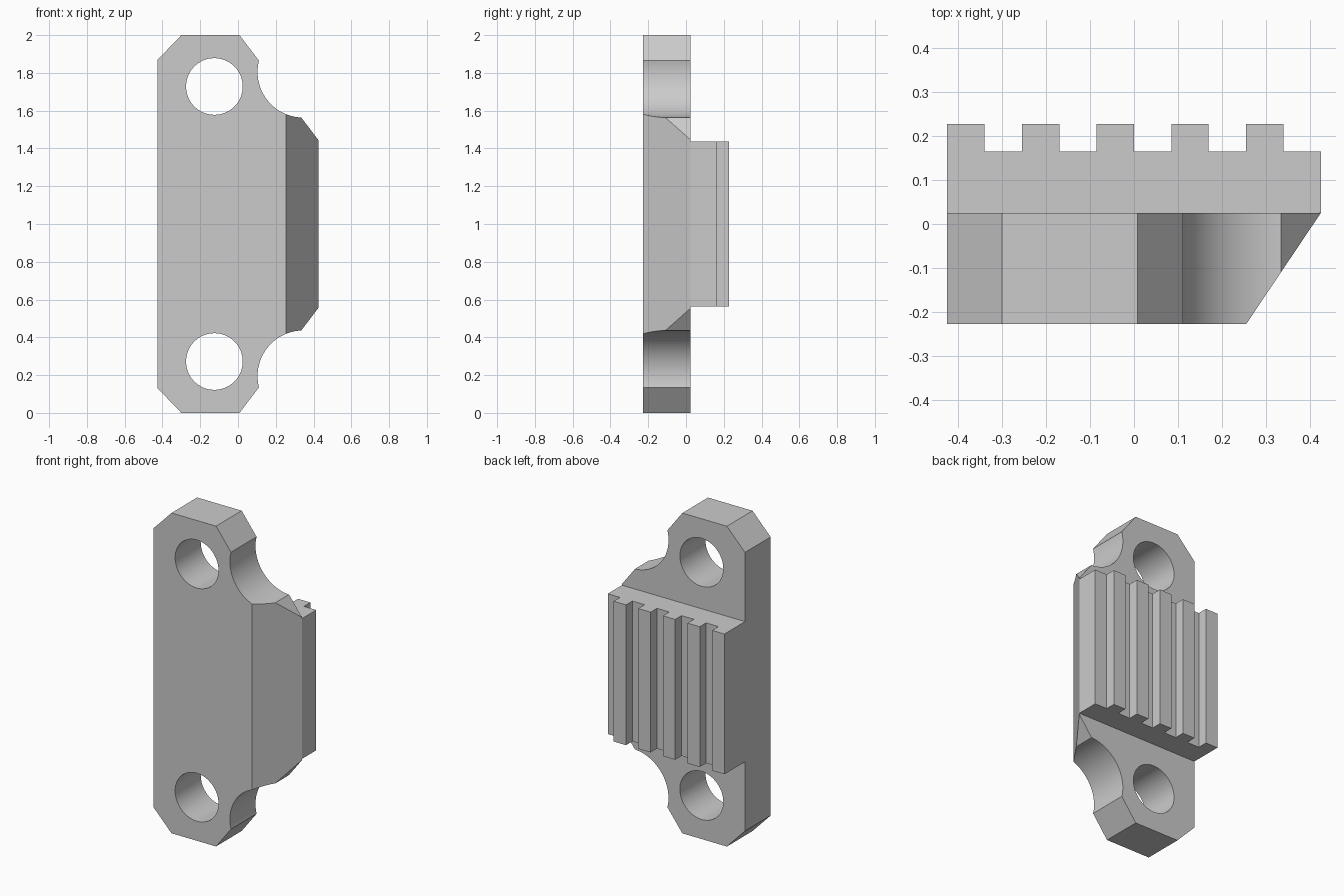
import bpy, bmesh
from math import cos, sin, radians
from mathutils import Vector

if "Cube" in bpy.data.objects:
    bpy.data.objects.remove(bpy.data.objects["Cube"], do_unlink=True)

grey = bpy.data.materials.new("plain grey")
grey.use_nodes = True
grey.diffuse_color = (0.6, 0.6, 0.6, 1)
grey.node_tree.nodes["Principled BSDF"].inputs["Base Color"].default_value = (0.6, 0.6, 0.6, 1)

FRONT, SEAM, GROOVE, BACK = -0.228, 0.025, 0.165, 0.228
HALF = 0.425


def prism(name, points, direction):
    """Extrude a closed outline of 3D points along a direction."""
    bm = bmesh.new()
    face = bm.faces.new([bm.verts.new(p) for p in points])
    moved = bmesh.ops.extrude_face_region(bm, geom=[face])["geom"]
    bmesh.ops.translate(bm, vec=Vector(direction),
                        verts=[v for v in moved if isinstance(v, bmesh.types.BMVert)])
    bmesh.ops.recalc_face_normals(bm, faces=bm.faces)
    mesh = bpy.data.meshes.new(name)
    bm.to_mesh(mesh)
    bm.free()
    mesh.materials.append(grey)
    obj = bpy.data.objects.new(name, mesh)
    bpy.context.collection.objects.link(obj)
    return obj


def arc(cx, cz, r, start, end, steps):
    angles = [radians(start + (end - start) * i / steps) for i in range(steps + 1)]
    return [(cx + r * cos(a), cz + r * sin(a)) for a in angles]


def combine(target, other, operation):
    """Apply a boolean and discard the helper solid."""
    bpy.context.view_layer.objects.active = target
    mod = target.modifiers.new(operation.lower(), "BOOLEAN")
    mod.object, mod.operation, mod.solver = other, operation, "EXACT"
    bpy.ops.object.modifier_apply(modifier=mod.name)
    bpy.data.objects.remove(other, do_unlink=True)


# Mounting plate: upper half outline, mirrored about mid height
upper = [(-HALF, 1.87), (-0.3, 2.0), (0.008, 2.0)]
upper += arc(0.345, 1.805, 0.2415, 165.7, 267.6, 28) + [(HALF, 1.445)]
outline = upper + [(x, 2 - z) for x, z in reversed(upper)]
plate = prism("clamp_plate", [(x, FRONT, z) for x, z in outline], (0, SEAM - FRONT, 0))

# Bolt holes
for z in (0.272, 1.728):
    ring = arc(-0.125, z, 0.15, 0, 360, 64)[:-1]
    combine(plate, prism("bolt_hole", [(x, -0.5, z) for x, z in ring], (0, 1, 0)), "DIFFERENCE")

# Sloped front edge, cut along the line from front face to seam
slope = Vector((HALF - 0.255, SEAM - FRONT))
low = Vector((0.255, FRONT)) - slope
high = Vector((HALF, SEAM)) + slope
wedge = [(low.x, low.y, -0.5), (high.x, high.y, -0.5), (high.x, low.y, -0.5)]
combine(plate, prism("edge_slope", wedge, (0, 0, 3)), "DIFFERENCE")

# Ribbed gripping block on the back
step = HALF / 5
profile = [(HALF, SEAM), (-HALF, SEAM)]
for i in range(5):
    x = -HALF + 2 * i * step
    if i:
        profile.append((x, GROOVE))
    profile += [(x, BACK), (x + step, BACK), (x + step, GROOVE)]
profile.append((HALF, GROOVE))
block = prism("ribbed_block", [(x, y, 0.562) for x, y in profile], (0, 0, 0.876))
combine(plate, block, "UNION")

# Smooth the round walls, keep the other edges sharp
bpy.ops.object.select_all(action="DESELECT")
plate.select_set(True)
bpy.context.view_layer.objects.active = plate
bpy.ops.object.shade_smooth_by_angle(angle=radians(25))
